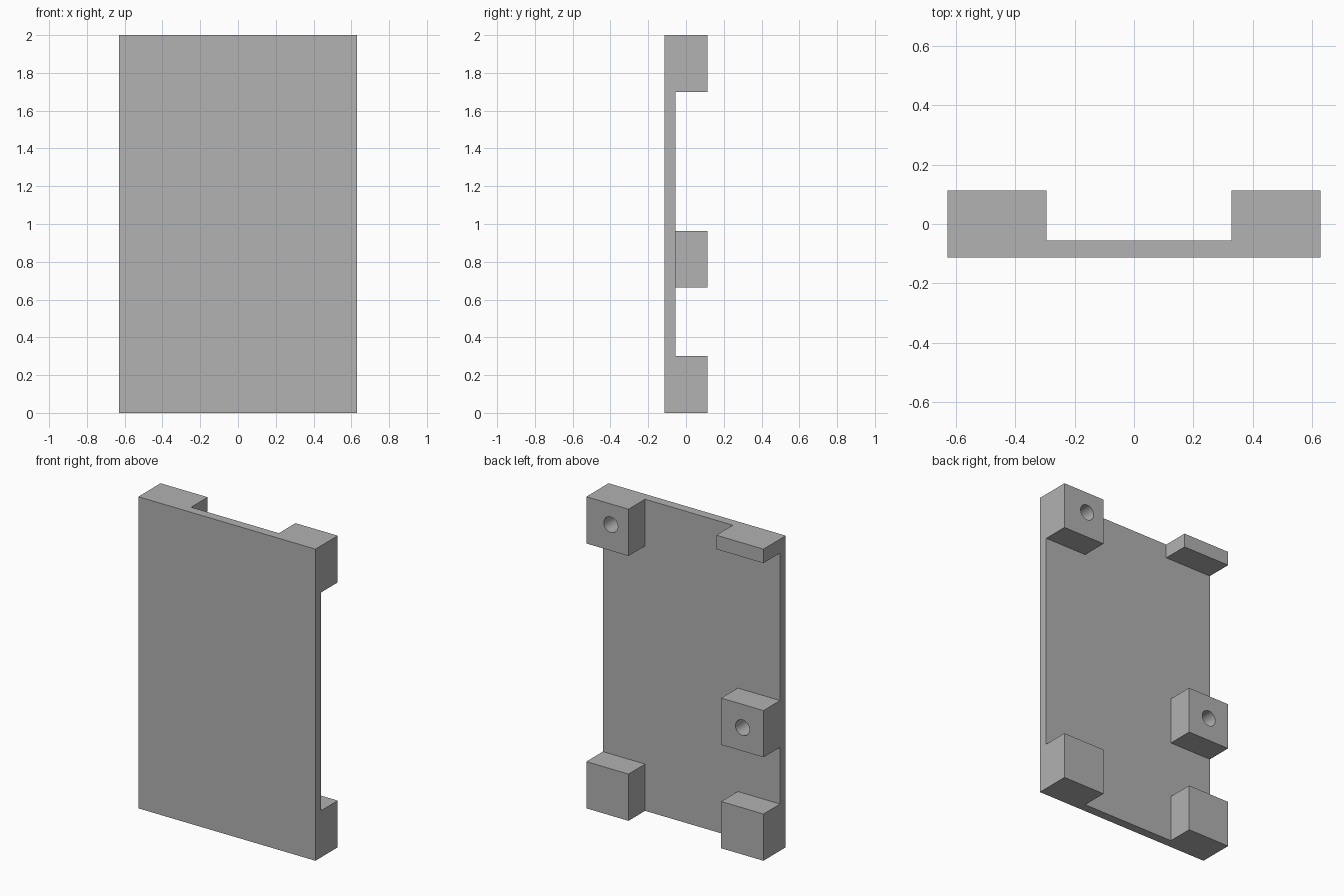
import bpy
import math

if "Cube" in bpy.data.objects:
    bpy.data.objects.remove(bpy.data.objects["Cube"], do_unlink=True)

grey = bpy.data.materials.new("light_grey")
grey.use_nodes = True
colour = (0.445, 0.445, 0.445, 1)
grey.diffuse_color = colour
grey.node_tree.nodes["Principled BSDF"].inputs["Base Color"].default_value = colour

W, H, D = 0.629, 2.0, 0.113   # half width, height, half depth
BACK = -0.055                 # rear face of the plate
BLOCK = 0.30                  # side of the square blocks


def box(name, x, y, z):
    """Box spanning the given (low, high) ranges."""
    spans = (x, y, z)
    bpy.ops.mesh.primitive_cube_add(size=1, location=[(a + b) / 2 for a, b in spans])
    ob = bpy.context.object
    ob.name = ob.data.name = name
    ob.scale = [b - a for a, b in spans]
    bpy.ops.object.transform_apply(location=False, rotation=False, scale=True)
    ob.data.materials.append(grey)
    return ob


def block(name, side, z, width=BLOCK, height=BLOCK):
    """Block on the rear of the plate, flush with its left (+1) or right (-1) edge."""
    x = sorted((side * W, side * (W - width)))
    return box(name, x, (BACK, D), (z, z + height))


def drill(ob, x, z, radius=0.05):
    """Round hole through a block, closed off by the plate."""
    bpy.ops.mesh.primitive_cylinder_add(vertices=32, radius=radius, depth=1,
                                        location=(x, 0, z), rotation=(math.pi / 2, 0, 0))
    cutter = bpy.context.object
    cutter.hide_render = True
    mod = ob.modifiers.new("hole", 'BOOLEAN')
    mod.operation = 'DIFFERENCE'
    mod.solver = 'EXACT'
    mod.object = cutter
    bpy.ops.object.select_all(action='DESELECT')
    ob.select_set(True)
    bpy.context.view_layer.objects.active = ob
    bpy.ops.object.modifier_apply(modifier=mod.name)
    bpy.data.objects.remove(cutter, do_unlink=True)
    bpy.ops.object.shade_smooth_by_angle(angle=math.radians(30))


# Flat plate
box("plate", (-W, W), (-D, BACK), (0, H))

# Bottom corner blocks
block("bottom_left_block", 1, 0)
block("bottom_right_block", -1, 0)

# Drilled blocks
drill(block("top_left_block", 1, H - BLOCK), 0.455, 1.867)
drill(block("middle_right_block", -1, 0.664), -0.48, 0.814)

# Thin ledge at the top right corner
block("top_right_ledge", -1, H - 0.09, width=0.335, height=0.09)
